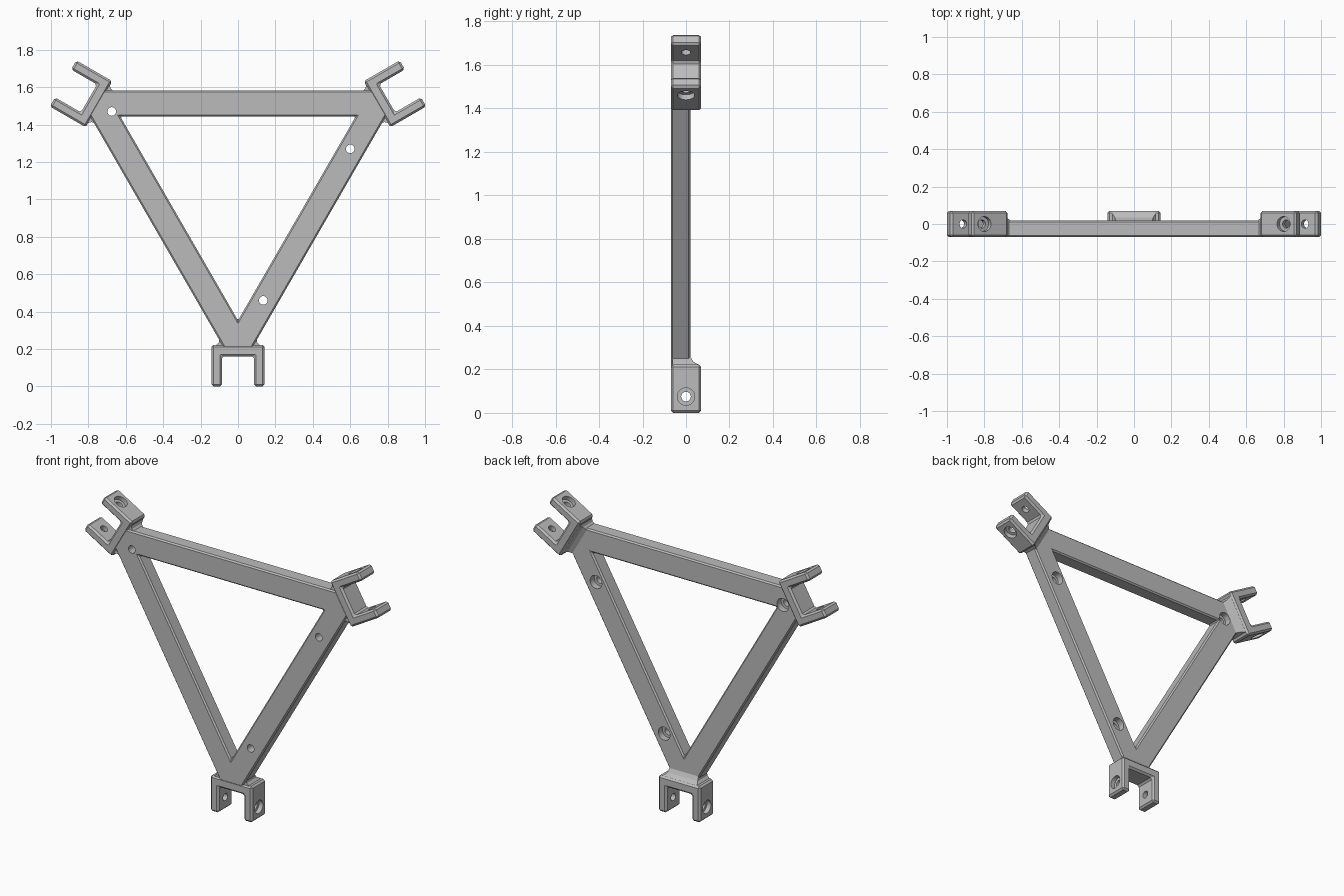
import bpy, bmesh, math
from mathutils import Matrix, Vector

if "Cube" in bpy.data.objects:
    bpy.data.objects.remove(bpy.data.objects["Cube"], do_unlink=True)

CENTRE = 1.08            # height of the frame's centre
FRONT, BAR_BACK, LUG_BACK = -0.07, 0.02, 0.07

grey = bpy.data.materials.new("plain grey")
grey.use_nodes = True
grey.diffuse_color = (0.5, 0.5, 0.5, 1)
grey.node_tree.nodes["Principled BSDF"].inputs["Base Color"].default_value = (0.5, 0.5, 0.5, 1)


def finish(name, bm):
    bmesh.ops.recalc_face_normals(bm, faces=bm.faces)
    mesh = bpy.data.meshes.new(name)
    bm.to_mesh(mesh)
    bm.free()
    obj = bpy.data.objects.new(name, mesh)
    bpy.context.collection.objects.link(obj)
    mesh.materials.append(grey)
    return obj


def prism(name, outline, y0, y1):
    """Extrude an (x, z) outline along y."""
    bm = bmesh.new()
    face = bm.faces.new([bm.verts.new((x, y0, z)) for x, z in outline])
    new = bmesh.ops.extrude_face_region(bm, geom=[face])["geom"]
    bmesh.ops.translate(bm, vec=(0, y1 - y0, 0),
                        verts=[v for v in new if isinstance(v, bmesh.types.BMVert)])
    return finish(name, bm)


def cylinder(centre, axis, radius, length):
    bm = bmesh.new()
    turn = Vector((0, 0, 1)).rotation_difference(Vector(axis)).to_matrix().to_4x4()
    bmesh.ops.create_cone(bm, cap_ends=True, segments=32, radius1=radius, radius2=radius,
                          depth=length, matrix=Matrix.Translation(centre) @ turn)
    obj = finish("cutter", bm)
    obj.hide_render = True
    return obj


def apply(obj, mod):
    bpy.ops.object.select_all(action='DESELECT')
    obj.select_set(True)
    bpy.context.view_layer.objects.active = obj
    bpy.ops.object.modifier_apply(modifier=mod.name)


def bevel(obj, width):
    mod = obj.modifiers.new("edge chamfer", 'BEVEL')
    mod.width, mod.segments, mod.limit_method = width, 1, 'ANGLE'
    apply(obj, mod)


def cut(obj, cutter):
    mod = obj.modifiers.new("cut", 'BOOLEAN')
    mod.operation, mod.solver, mod.object = 'DIFFERENCE', 'EXACT', cutter
    apply(obj, mod)
    bpy.data.objects.remove(cutter, do_unlink=True)


def smooth(obj):
    bpy.ops.object.select_all(action='DESELECT')
    obj.select_set(True)
    bpy.context.view_layer.objects.active = obj
    bpy.ops.object.shade_smooth_by_angle(angle=math.radians(25))


def spin(x, z, angle):
    """Turn a point given relative to the centre, then lift it."""
    c, s = math.cos(angle), math.sin(angle)
    return (x * c + z * s, CENTRE - x * s + z * c)


THIRDS = [i * math.tau / 3 for i in range(3)]

# Triangular frame with blunted corners
outer_apex, blunt, inner_apex = 1.005, 0.875, 0.727
half = (outer_apex - blunt) * math.tan(math.pi / 6)
frame = prism("triangle_frame",
              [spin(x, -blunt, a) for a in THIRDS for x in (half, -half)], FRONT, BAR_BACK)
cut(frame, prism("cutter", [spin(0, -inner_apex, a) for a in THIRDS], -0.2, 0.2))
bevel(frame, 0.009)

# Screw holes, counterbored from the back
for x, z in ((-0.675, 1.47), (0.6, 1.27), (0.135, 0.46)):
    cut(frame, cylinder((x, 0, z), (0, 1, 0), 0.023, 0.4))
    cut(frame, cylinder((x, 0.08, z), (0, 1, 0), 0.04, 0.2))
smooth(frame)


def fork(name):
    """Forked lug at the lowest corner, prongs pointing down."""
    w, gap, top, slot = 0.142, 0.086, 0.222, 0.16
    obj = prism(name, [(-w, 0), (-gap, 0), (-gap, slot), (gap, slot),
                       (gap, 0), (w, 0), (w, top), (-w, top)], FRONT, LUG_BACK)
    bevel(obj, 0.011)
    # Pin hole through both prongs, counterbored outside
    cut(obj, cylinder((0, 0, 0.075), (1, 0, 0), 0.022, 0.5))
    for side in (-1, 1):
        cut(obj, cylinder((side * 0.215, 0, 0.075), (1, 0, 0), 0.04, 0.2))
    return obj


def gusset(name):
    """Sloped web between a lug and the bars."""
    bm = bmesh.new()
    rings = []
    for z, w, back in ((0.205, 0.122, 0.062), (0.222, 0.116, 0.058),
                       (0.235, 0.103, 0.034), (0.262, 0.098, 0.018)):
        rings.append([bm.verts.new(p) for p in ((-w, -0.062, z), (w, -0.062, z),
                                                (w, back, z), (-w, back, z))])
    for low, high in zip(rings, rings[1:]):
        for i in range(4):
            j = (i + 1) % 4
            bm.faces.new((low[i], low[j], high[j], high[i]))
    bm.faces.new(rings[0])
    bm.faces.new(rings[-1])
    return finish(name, bm)


# Repeat the lugs around the frame
pivot = Matrix.Translation((0, 0, CENTRE))
for place, angle in zip(("bottom", "upper_right", "upper_left"), THIRDS):
    turn = pivot @ Matrix.Rotation(angle, 4, 'Y') @ pivot.inverted()
    for obj in (fork(place + "_fork"), gusset(place + "_gusset")):
        obj.data.transform(turn)
        smooth(obj)
